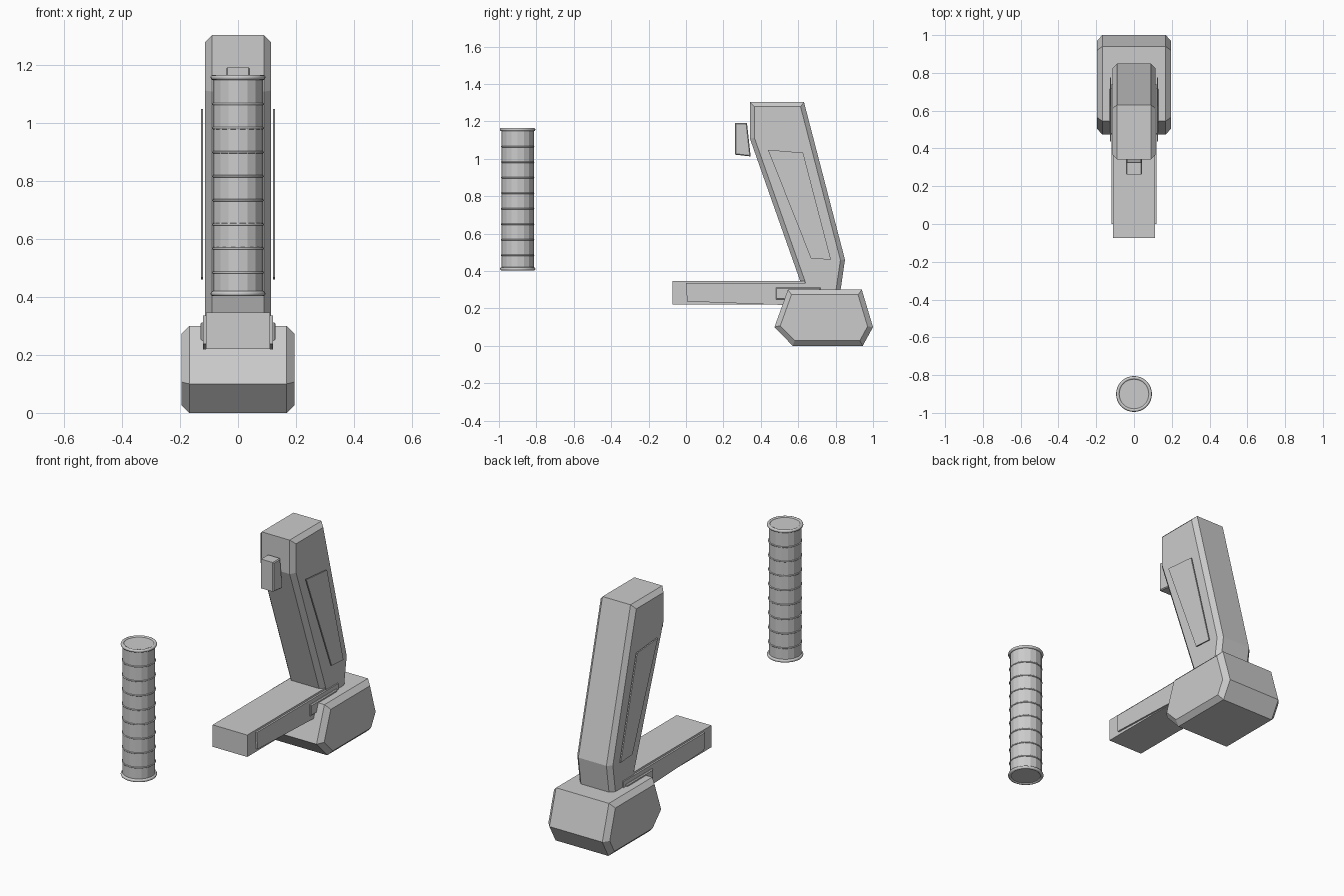
import bpy, bmesh, math

if "Cube" in bpy.data.objects:
    bpy.data.objects.remove(bpy.data.objects["Cube"])

grey = bpy.data.materials.new("light_grey")
grey.diffuse_color = (0.6, 0.6, 0.6, 1)
grey.use_nodes = True
grey.node_tree.nodes["Principled BSDF"].inputs["Base Color"].default_value = grey.diffuse_color


def finish(bm, name):
    bmesh.ops.recalc_face_normals(bm, faces=bm.faces)
    me = bpy.data.meshes.new(name)
    bm.to_mesh(me)
    bm.free()
    ob = bpy.data.objects.new(name, me)
    bpy.context.collection.objects.link(ob)
    me.materials.append(grey)
    return ob


def prism(name, profile, x0, x1, chamfer=0.0):
    """Side profile (y, z) stretched from x0 to x1, with chamfered cap edges."""
    bm = bmesh.new()
    a = [bm.verts.new((x0, y, z)) for y, z in profile]
    b = [bm.verts.new((x1, y, z)) for y, z in profile]
    n = len(profile)
    caps = [bm.faces.new(a), bm.faces.new(b)]
    for i in range(n):
        j = (i + 1) % n
        bm.faces.new((a[i], a[j], b[j], b[i]))
    bmesh.ops.recalc_face_normals(bm, faces=bm.faces)
    if chamfer:
        edges = list({e for f in caps for e in f.edges})
        bmesh.ops.bevel(bm, geom=edges, offset=chamfer, segments=1,
                        profile=0.5, affect='EDGES')
    return finish(bm, name)


def plates(name, profile, x0, x1, chamfer=0.0):
    for side, s in (("right", 1), ("left", -1)):
        prism(f"{name}_{side}", profile, s * x0, s * x1, chamfer)


# foot block
prism("foot", [(0.473, 0.10), (0.57, 0.0), (0.945, 0.0), (1.0, 0.10),
               (0.94, 0.30), (0.545, 0.30)], -0.195, 0.195, 0.027)

# leaning column
prism("column", [(0.342, 1.302), (0.631, 1.302), (0.85, 0.46), (0.815, 0.22),
                 (0.655, 0.22), (0.342, 1.107)], -0.113, 0.113, 0.024)

# horizontal arm
prism("arm", [(-0.073, 0.22), (0.78, 0.22), (0.78, 0.346), (-0.073, 0.346)],
      -0.11, 0.11)

# thin side plates on column and arm, small side lugs by the foot
plates("column_panel", [(0.438, 1.048), (0.626, 1.032), (0.775, 0.46),
                        (0.668, 0.467)], 0.121, 0.128)
plates("arm_panel", [(0.0, 0.335), (0.74, 0.335), (0.74, 0.21), (0.006, 0.237)],
       0.11, 0.12)
plates("arm_lug", [(0.48, 0.248), (0.72, 0.248), (0.72, 0.312), (0.48, 0.312)],
       0.115, 0.129, 0.005)

# small block on the front of the column
prism("front_block", [(0.262, 1.19), (0.326, 1.19), (0.346, 1.012),
                      (0.262, 1.022)], -0.042, 0.042, 0.005)

# free-standing ribbed cylinder
CY, Z0, Z1 = -0.9, 0.402, 1.165
bpy.ops.mesh.primitive_cylinder_add(vertices=16, radius=0.086, depth=Z1 - Z0 - 0.012,
                                    location=(0, CY, (Z0 + Z1) / 2))
body = bpy.context.object
body.name = "cylinder_body"
body.data.materials.append(grey)


def ring(name, z, major, minor):
    bpy.ops.mesh.primitive_torus_add(major_segments=32, minor_segments=8,
                                     major_radius=major, minor_radius=minor,
                                     location=(0, CY, z))
    ob = bpy.context.object
    ob.name = name
    ob.data.materials.append(grey)
    bpy.ops.object.shade_smooth_by_angle(angle=math.radians(50))


ring("cylinder_rim_top", Z1 - 0.009, 0.086, 0.009)
ring("cylinder_rim_bottom", Z0 + 0.009, 0.086, 0.009)
for i in range(8):
    ring(f"cylinder_rib_{i + 1}", 0.484 + i * 0.0829, 0.085, 0.004)
